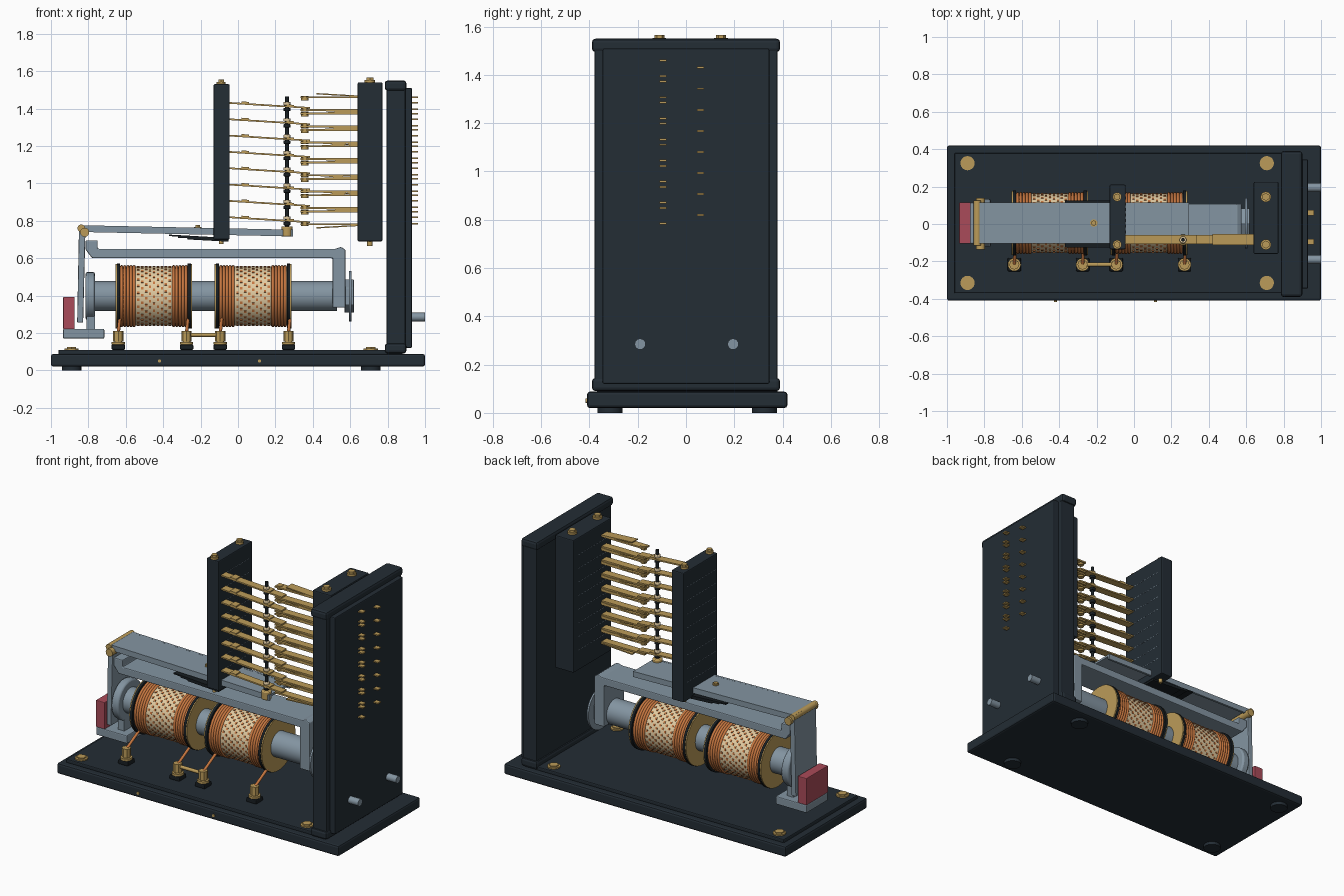
import bpy, bmesh, math
from mathutils import Vector, Matrix

if "Cube" in bpy.data.objects:
    bpy.data.objects.remove(bpy.data.objects["Cube"])


def material(name, rgb):
    m = bpy.data.materials.new(name)
    m.use_nodes = True
    m.diffuse_color = (*rgb, 1)
    m.node_tree.nodes["Principled BSDF"].inputs["Base Color"].default_value = (*rgb, 1)
    return m


SLATE = material("dark slate", (.017, .026, .035))
BLACK = material("black fibre", (.009, .013, .016))
STEEL = material("blue grey steel", (.23, .30, .36))
BRASS = material("brass", (.50, .33, .10))
COPPER = material("copper", (.56, .18, .05))
CREAM = material("cream paper", (.76, .60, .36))
RED = material("red", (.40, .07, .10))

AXIS_Y, AXIS_Z = .005, .397     # coil axis
LEVELS = [1.43 - .0873 * k for k in range(8)]


def finish(name, bm, mat, bevel=0, smooth=False):
    mesh = bpy.data.meshes.new(name)
    bm.to_mesh(mesh)
    bm.free()
    ob = bpy.data.objects.new(name, mesh)
    bpy.context.collection.objects.link(ob)
    mesh.materials.append(mat)
    if bevel:
        mod = ob.modifiers.new("bevel", 'BEVEL')
        mod.width, mod.segments = bevel, 2
    if smooth:
        bpy.ops.object.select_all(action='DESELECT')
        ob.select_set(True)
        bpy.context.view_layer.objects.active = ob
        bpy.ops.object.shade_smooth_by_angle(angle=math.radians(40))
    return ob


def box(name, x, y, z, mat, bevel=0):
    bm = bmesh.new()
    size = Matrix.Diagonal((x[1] - x[0], y[1] - y[0], z[1] - z[0], 1))
    mid = Matrix.Translation((sum(x) / 2, sum(y) / 2, sum(z) / 2))
    bmesh.ops.create_cube(bm, size=1, matrix=mid @ size)
    return finish(name, bm, mat, bevel)


def rod(name, a, b, r, mat, sides=24, r2=None, bevel=0):
    a, b = Vector(a), Vector(b)
    bm = bmesh.new()
    turn = (b - a).to_track_quat('Z', 'Y').to_matrix().to_4x4()
    bmesh.ops.create_cone(bm, cap_ends=True, segments=sides, radius1=r,
                          radius2=r if r2 is None else r2, depth=(b - a).length,
                          matrix=Matrix.Translation((a + b) / 2) @ turn)
    return finish(name, bm, mat, bevel, smooth=sides > 8)


def x_rod(name, x0, x1, r, mat, sides=40, bevel=0):
    return rod(name, (x0, AXIS_Y, AXIS_Z), (x1, AXIS_Y, AXIS_Z), r, mat, sides, bevel=bevel)


def profile(name, points, y0, y1, mat, bevel=0):
    """Side outline in x and z, pushed from y0 to y1."""
    bm = bmesh.new()
    face = bm.faces.new([bm.verts.new((x, y0, z)) for x, z in points])
    new = bmesh.ops.extrude_face_region(bm, geom=[face])["geom"]
    bmesh.ops.translate(bm, vec=(0, y1 - y0, 0),
                        verts=[v for v in new if isinstance(v, bmesh.types.BMVert)])
    bmesh.ops.recalc_face_normals(bm, faces=bm.faces)
    return finish(name, bm, mat, bevel)


def strip(name, a, b, y, thick, mat):
    """Flat leaf between two x, z points."""
    h = thick / 2
    return profile(name, [(a[0], a[1] - h), (b[0], b[1] - h), (b[0], b[1] + h), (a[0], a[1] + h)],
                   y[0], y[1], mat)


def screw(name, x, y, z, r, h):
    rod(name, (x, y, z), (x, y, z + h * .5), r, BRASS)
    rod(name + "_head", (x, y, z + h * .5), (x, y, z + h), r * .75, BRASS, 6)


# Base, feet and base screws
box("base", (-1, 1), (-.41, .42), (.02, .088), SLATE, .012)
box("base_top", (-.96, .88), (-.37, .38), (.085, .11), SLATE, .006)
for x in (-.89, .71):
    for y in (-.315, .325):
        rod("foot", (x, y, 0), (x, y, .025), .052, SLATE)
        screw("base_screw", x, y, .11, .038, .016)
for x in (-.42, .115):
    rod("edge_pin", (x, -.416, .05), (x, -.4, .05), .009, BRASS, 12)

# Terminal panel
box("panel", (.795, .895), (-.38, .38), (.09, 1.545), SLATE, .008)
for z in ((.09, .145), (1.495, 1.55)):
    box("panel_cap", (.785, .9), (-.39, .39), z, SLATE, .015)
box("panel_plate", (.89, .93), (-.345, .345), (.12, 1.51), SLATE, .006)
for y in (-.19, .195):
    rod("panel_post", (.92, y, .285), (1, y, .285), .023, STEEL, 16)


def panel_pin(y, z):
    box("panel_pin", (.92, .962), (y - .015, y + .015), (z - .004, z + .004), BRASS)


for z in LEVELS:
    panel_pin(.06, z)
    panel_pin(-.095, z + .03)
    panel_pin(-.095, z - .035)

# Contact blocks with seams and clamp screws
box("fixed_block", (.64, .772), (-.16, .225), (.69, 1.54), SLATE, .006)
box("moving_block", (-.13, -.045), (-.135, .21), (.70, 1.53), SLATE, .006)
for x, top, low, r in ((.705, 1.54, .665, .028), (-.09, 1.53, .675, .024)):
    for y in (-.11, .145):
        screw("clamp_screw", x, y, top, r, .026)
        rod("clamp_bolt_end", (x, y, low), (x, y, low + .03), r * .5, BRASS, 12)
for z in LEVELS:
    for face in (-.131, -.045, .639):
        for i in range(10):
            y = -.11 + i * .03
            box("block_seam", (face, face + .001), (y, y + .016), (z - .0015, z + .0015), STEEL)

# Contact springs
LEAF = (-.108, -.058)
for z in LEVELS:
    strip("moving_spring", (-.05, z), (.385, z - .027), LEAF, .009, BRASS)
    for x, dz in ((.02, .002), (.26, -.014)):
        strip("spring_stay", (x, z + dz), (x + .04, z + dz - .003), LEAF, .012, BRASS)
    for up, dz in ((1, .03), (-1, -.038)):
        strip("fixed_spring", (.335, z + dz), (.645, z + dz), LEAF, .01, BRASS)
        strip("spring_stiffener", (.42, z + dz + up * .019), (.645, z + dz + up * .006),
              (-.112, -.054), .007, BRASS)
        rod("contact_point", (.357, -.083, z + dz - up * .016), (.357, -.083, z + dz + up * .008),
            .019, BRASS, 12)

# Lifter rod
rod("lifter_rod", (.262, -.085, .74), (.262, -.085, 1.465), .010, BLACK, 12)
for z in LEVELS:
    for dz in (-.004, -.035):
        rod("lifter_collar", (.262, -.085, z + dz - .009), (.262, -.085, z + dz + .009), .019,
            CREAM if dz > -.01 else BLACK, 12, bevel=.004)
rod("lifter_foot", (.262, -.085, .715), (.262, -.085, .77), .03, BRASS, 16, bevel=.006)

# Pivoting armature: channel, hanging arm, foot and red bumper
SIDE = (-.105, .115)
strip("armature_top", (-.85, .769), (.295, .744), SIDE, .014, STEEL)
for y in SIDE:
    edge = (y, y + .014) if y < 0 else (y - .014, y)
    strip("armature_lip", (-.85, .758), (.295, .734), edge, .036, STEEL)
profile("armature_arm", [(-.86, .255), (-.828, .255), (-.815, .775), (-.85, .775)],
        SIDE[0], SIDE[1], STEEL, .005)
rod("pivot_pin", (-.82, -.135, .738), (-.82, .14, .738), .024, BRASS)
rod("pivot_cap", (-.838, -.115, .76), (-.838, .125, .76), .02, BRASS)
screw("armature_screw", -.215, .005, .758, .02, .018)
box("bumper_foot", (-.935, -.715), SIDE, (.17, .222), STEEL, .006)
box("bumper_bracket", (-.81, -.765), (-.06, .07), (.21, .29), STEEL)
box("red_bumper", (-.935, -.873), SIDE, (.221, .393), RED, .004)

# Dark return springs below the moving block
for i in range(3):
    strip("return_spring", (-.37 + i * .05, .722 - i * .009), (-.05, .704 - i * .006),
          (-.125, .125), .008, BLACK)

# Yoke and core
YOKE = (-.098, .108)
profile("yoke", [(-.815, .645), (-.78, .6), (.505, .6), (.505, .335), (.575, .335), (.575, .645),
                 (.55, .66), (.52, .65), (-.75, .65), (-.75, .695), (-.815, .695)],
        YOKE[0], YOKE[1], STEEL, .006)
x_rod("core", -.78, .53, .08, STEEL)
x_rod("pole_piece", -.815, -.765, .128, STEEL, bevel=.01)
x_rod("core_nut", .57, .62, .09, STEEL, 6, .004)
x_rod("core_washer", .594, .606, .135, STEEL)

# Coils
TURN_R = .009


def coil(x0, x1):
    for outer, inward in ((x0, 1), (x1, -1)):
        x_rod("coil_end_plate", outer, outer + inward * .007, .172, BRASS)
        x_rod("coil_flange", outer + inward * .007, outer + inward * .024, .174, BLACK)
        for i in range(5):     # bare copper turns
            bpy.ops.mesh.primitive_torus_add(
                location=(outer + inward * (.033 + i * .0165), AXIS_Y, AXIS_Z),
                rotation=(0, math.pi / 2, 0), major_radius=.157, minor_radius=TURN_R,
                major_segments=40, minor_segments=8)
            ob = bpy.context.object
            ob.name = "copper_turn"
            ob.data.materials.append(COPPER)
            bpy.ops.object.shade_smooth()
    x_rod("coil_paper", x0 + .024, x1 - .024, .158, CREAM)
    # diagonal copper flecks on the paper
    bm = bmesh.new()
    for col in range(9):
        for row in range(26):
            angle = math.tau * (row + col * .4) / 26
            spot = (Matrix.Translation((x0 + .122 + col * .021, AXIS_Y, AXIS_Z))
                    @ Matrix.Rotation(angle, 4, 'X') @ Matrix.Translation((0, 0, .157))
                    @ Matrix.Diagonal((.012, .013, .008, 1)))
            bmesh.ops.create_cube(bm, size=1, matrix=spot)
    finish("coil_flecks", bm, COPPER)


coil(-.655, -.245)
coil(-.125, .285)

# Coil terminals and leads
TY = -.217
for x in (-.64, -.275, -.095, .27):
    box("terminal_foot", (x - .036, x + .036), (TY - .036, TY + .036), (.11, .138), BLACK, .006)
    rod("terminal_post", (x, TY, .13), (x, TY, .185), .02, BRASS)
    rod("terminal_nut", (x, TY, .155), (x, TY, .21), .027, BRASS, 8)
    rod("terminal_washer", (x, TY, .138), (x, TY, .152), .035, BRASS)
    rod("coil_lead", (x, TY, .2), (x + .008, -.1, .275), .009, COPPER, 10)
rod("terminal_link", (-.275, TY, .19), (-.095, TY, .19), .011, BRASS, 12)
